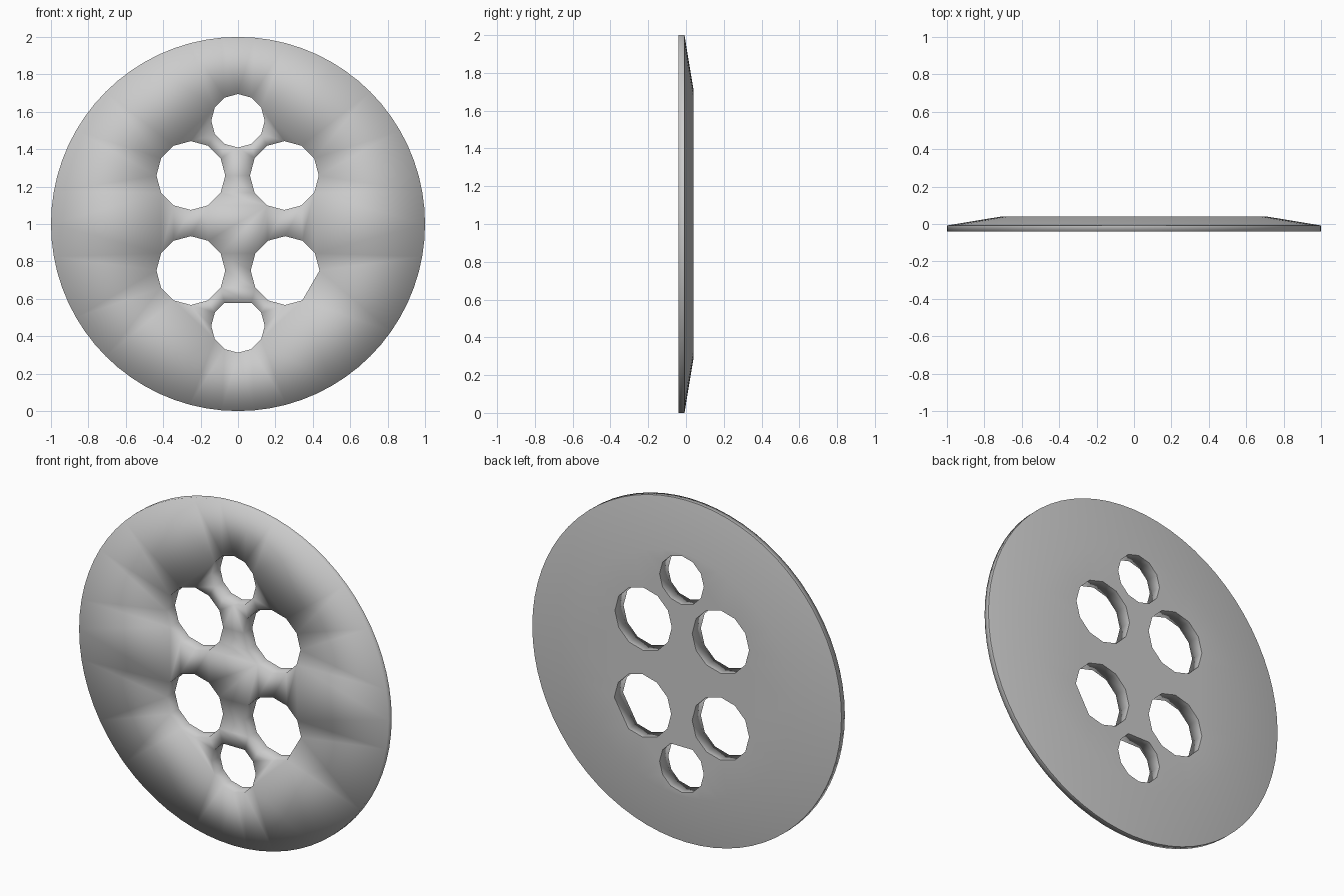
import bpy, bmesh
from math import sin, cos, tau
from mathutils import Vector

if "Cube" in bpy.data.objects:
    bpy.data.objects.remove(bpy.data.objects["Cube"])

FRONT, RIM, BACK = -0.04, -0.008, 0.04
bm = bmesh.new()


def ring(x, z, r, y, n, skip=()):
    """Closed loop of vertices facing y; skip drops corners."""
    vs = [bm.verts.new((x + r * cos(tau * i / n), y, z + r * sin(tau * i / n)))
          for i in range(n) if i not in skip]
    return vs


def close(vs):
    pairs = zip(vs, vs[1:] + vs[:1])
    return [bm.edges.get(p) or bm.edges.new(p) for p in pairs]


def bridge(a, b):
    for i in range(len(a)):
        j = (i + 1) % len(a)
        bm.faces.new((a[i], a[j], b[j], b[i]))


# Outer profile: flat front, thin rim, sloped back
front = ring(0, 1, 1.0, FRONT, 72)
rim = ring(0, 1, 1.0, RIM, 72)
back = ring(0, 1, 0.71, BACK, 72)
bridge(front, rim)
bridge(rim, back)
front_edges, back_edges = close(front), close(back)
sharp = close(rim)

# Six through holes: x, z, radius, missing corners
holes = [(0, 1.552, 0.143, ()), (0, 0.455, 0.143, (3,)),
         (-0.252, 1.259, 0.184, ()), (0.248, 1.259, 0.184, ()),
         (-0.252, 0.751, 0.184, ()), (0.252, 0.751, 0.184, (11,))]
for x, z, r, skip in holes:
    a = ring(x, z, r, FRONT, 12, skip)
    b = ring(x, z, r, BACK, 12, skip)
    bridge(a, b)
    front_edges += close(a)
    edges = close(b)
    back_edges += edges
    sharp += edges

# Front and back plates around the holes
bmesh.ops.triangle_fill(bm, edges=front_edges, use_beauty=True, normal=Vector((0, -1, 0)))
bmesh.ops.triangle_fill(bm, edges=back_edges, use_beauty=True, normal=Vector((0, 1, 0)))
bmesh.ops.recalc_face_normals(bm, faces=bm.faces[:])

# Soft shading on the front, crisp hole edges at the back
for f in bm.faces:
    f.smooth = True
for e in sharp:
    e.smooth = False

mesh = bpy.data.meshes.new("pierced_disc")
bm.to_mesh(mesh)
bm.free()
disc = bpy.data.objects.new("pierced_disc", mesh)
bpy.context.collection.objects.link(disc)
